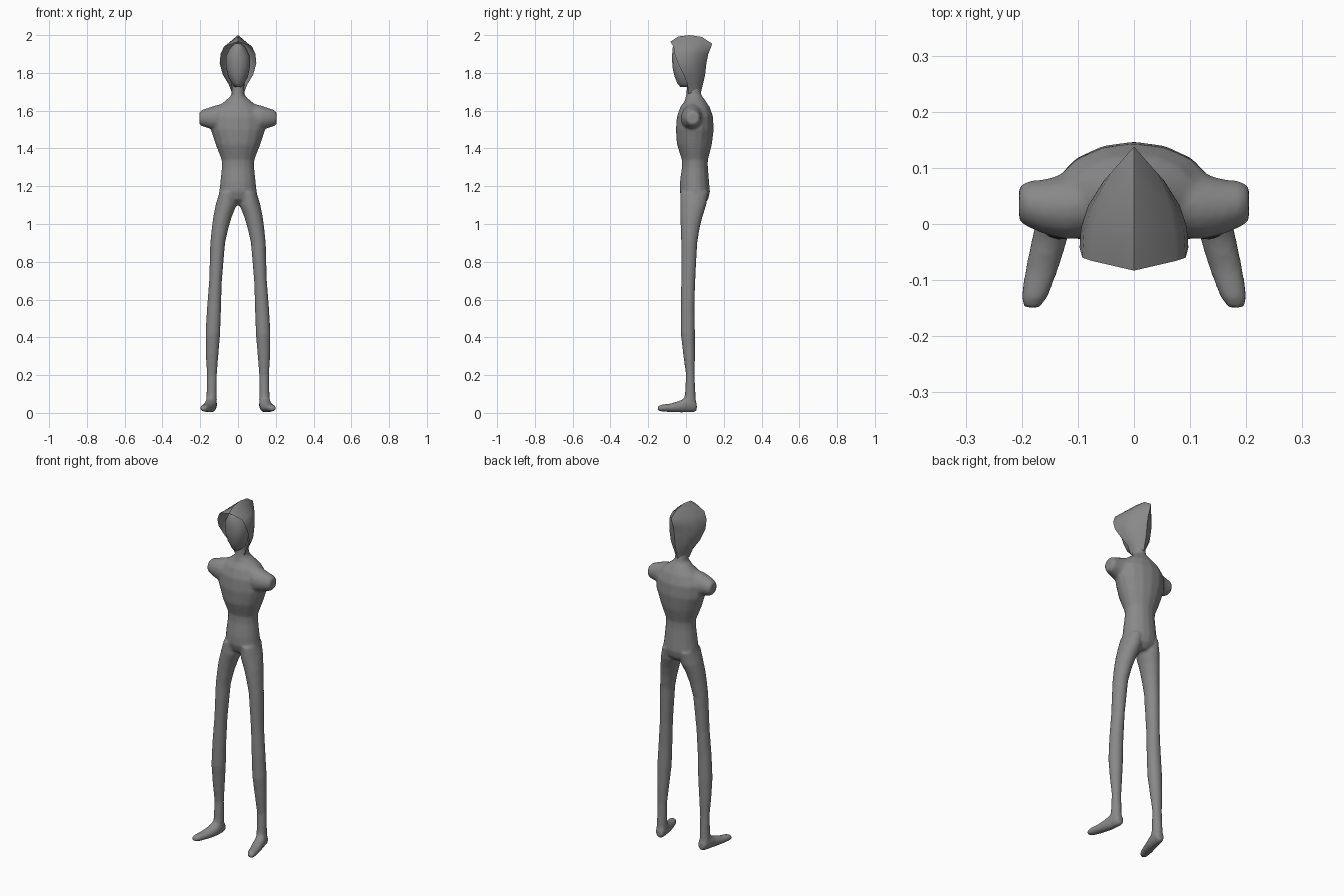
import bpy, bmesh, math
from mathutils import Vector

default = bpy.data.objects.get("Cube")
if default:
    bpy.data.objects.remove(default)

clay = bpy.data.materials.new("matte_grey")
clay.use_nodes = True
GREY = (0.25, 0.25, 0.25, 1)
clay.diffuse_color = GREY
clay.node_tree.nodes["Principled BSDF"].inputs["Base Color"].default_value = GREY
clay.node_tree.nodes["Principled BSDF"].inputs["Roughness"].default_value = 0.8

SIDES = 16


def loft(bm, rings):
    """Skin a closed tube through rings of (centre, axis u, axis v)."""
    rows = []
    for centre, u, v in rings:
        row = []
        for i in range(SIDES):
            a = 2 * math.pi * i / SIDES
            row.append(bm.verts.new(Vector(centre) + Vector(u) * math.cos(a) + Vector(v) * math.sin(a)))
        rows.append(row)
    for low, high in zip(rows, rows[1:]):
        for i in range(SIDES):
            j = (i + 1) % SIDES
            bm.faces.new((low[i], low[j], high[j], high[i]))
    bm.faces.new(rows[0][::-1])
    bm.faces.new(rows[-1])


def upright(z, x0, x1, y0, y1):
    return ((x0 + x1) / 2, (y0 + y1) / 2, z), ((x1 - x0) / 2, 0, 0), (0, (y1 - y0) / 2, 0)


def finish(name, bm, angle):
    bmesh.ops.recalc_face_normals(bm, faces=bm.faces)
    mesh = bpy.data.meshes.new(name)
    bm.to_mesh(mesh)
    bm.free()
    obj = bpy.data.objects.new(name, mesh)
    bpy.context.collection.objects.link(obj)
    mesh.materials.append(clay)
    bpy.ops.object.select_all(action="DESELECT")
    obj.select_set(True)
    bpy.context.view_layer.objects.active = obj
    bpy.ops.object.shade_smooth_by_angle(angle=math.radians(angle))
    return obj


# Torso and neck: height, half width, front, back
body = bmesh.new()
torso = [(1.1, .03, .02, .09), (1.13, .085, -.02, .118), (1.17, .1, -.034, .127),
         (1.22, .094, -.033, .123), (1.3, .086, -.022, .116), (1.34, .087, -.022, .116),
         (1.42, .118, -.048, .137), (1.5, .145, -.054, .147), (1.57, .145, -.048, .143),
         (1.62, .11, -.03, .125), (1.65, .07, -.008, .105), (1.68, .036, .0, .083),
         (1.72, .033, .004, .074), (1.78, .04, .0, .075)]
loft(body, [upright(z, -w, w, f, b) for z, w, f, b in torso])

# Legs: height, inner x, outer x, front, back
leg = [(1.17, .012, .098, -.03, .118), (1.1, .008, .119, -.032, .108),
       (1.04, .032, .131, -.03, .088), (.98, .05, .139, -.028, .073),
       (.9, .068, .147, -.026, .06), (.7, .085, .153, -.026, .049),
       (.55, .09, .165, -.028, .045), (.42, .094, .172, -.028, .048),
       (.3, .104, .17, -.014, .048), (.2, .112, .165, .0, .046),
       (.1, .112, .167, -.006, .05), (.04, .112, .17, -.014, .054)]
# Feet: y, centre x, half width, bottom, top
foot = [(.057, .137, .018, .012, .05), (.045, .138, .027, .004, .08),
        (.01, .143, .031, .002, .09), (-.03, .151, .032, .002, .066),
        (-.08, .164, .03, .004, .05), (-.132, .178, .024, .007, .044),
        (-.15, .182, .014, .013, .034)]
# Shoulder stubs: x, front, back, bottom, top
stub = [(.05, -.02, .11, 1.47, 1.645), (.12, -.028, .09, 1.495, 1.628),
        (.16, -.018, .08, 1.508, 1.615), (.193, -.004, .076, 1.518, 1.603),
        (.205, .006, .066, 1.53, 1.59)]
for s in (-1, 1):
    loft(body, [upright(z, s * a, s * b, f, k) for z, a, b, f, k in leg])
    loft(body, [((s * x, y, (lo + hi) / 2), (w, 0, 0), (0, 0, (hi - lo) / 2))
                for y, x, w, lo, hi in foot])
    loft(body, [((s * x, (f + b) / 2, (lo + hi) / 2), (0, (b - f) / 2, 0), (0, 0, (hi - lo) / 2))
                for x, f, b, lo, hi in stub])
skin = finish("body", body, 60)
remesh = skin.modifiers.new("merge_limbs", "REMESH")
remesh.mode = "VOXEL"
remesh.voxel_size = 0.007
remesh.use_smooth_shade = True
blend = skin.modifiers.new("blend_joins", "SMOOTH")
blend.factor = 0.5
blend.iterations = 6

# Face, set back inside the hood: height, half width, front
face = bmesh.new()
loft(face, [upright(z, -w, w, f, .06) for z, w, f in
            [(1.725, .018, -.03), (1.745, .034, -.046), (1.78, .052, -.06), (1.83, .064, -.072),
             (1.89, .064, -.074), (1.935, .04, -.07), (1.955, .018, -.06)]])
finish("face", face, 60)

# Hood: rows of height, half width, front edge, back; the last row is the crown ridge
hood = bmesh.new()
outline = [(1, 0), (.97, .25), (.84, .5), (.57, .78), (0, 1)]
rows = [[(w * u, f + (b - f) * v, z) for u, v in outline] for z, w, f, b in
        [(1.69, .03, .012, .077), (1.74, .05, .008, .09), (1.79, .08, -.012, .101),
         (1.85, .097, -.042, .108), (1.9, .092, -.06, .118), (1.94, .074, -.066, .134)]]
rows.append([(0, -.083, 1.965), (0, -.04, 1.993), (0, .02, 2), (0, .085, 1.99), (0, .138, 1.955)])
for s in (-1, 1):
    grid = [[hood.verts.new((s * x, y, z)) for x, y, z in row] for row in rows]
    for low, high in zip(grid, grid[1:]):
        for i in range(len(outline) - 1):
            hood.faces.new((low[i], low[i + 1], high[i + 1], high[i]))
bmesh.ops.remove_doubles(hood, verts=hood.verts, dist=1e-4)
finish("hood", hood, 50)
